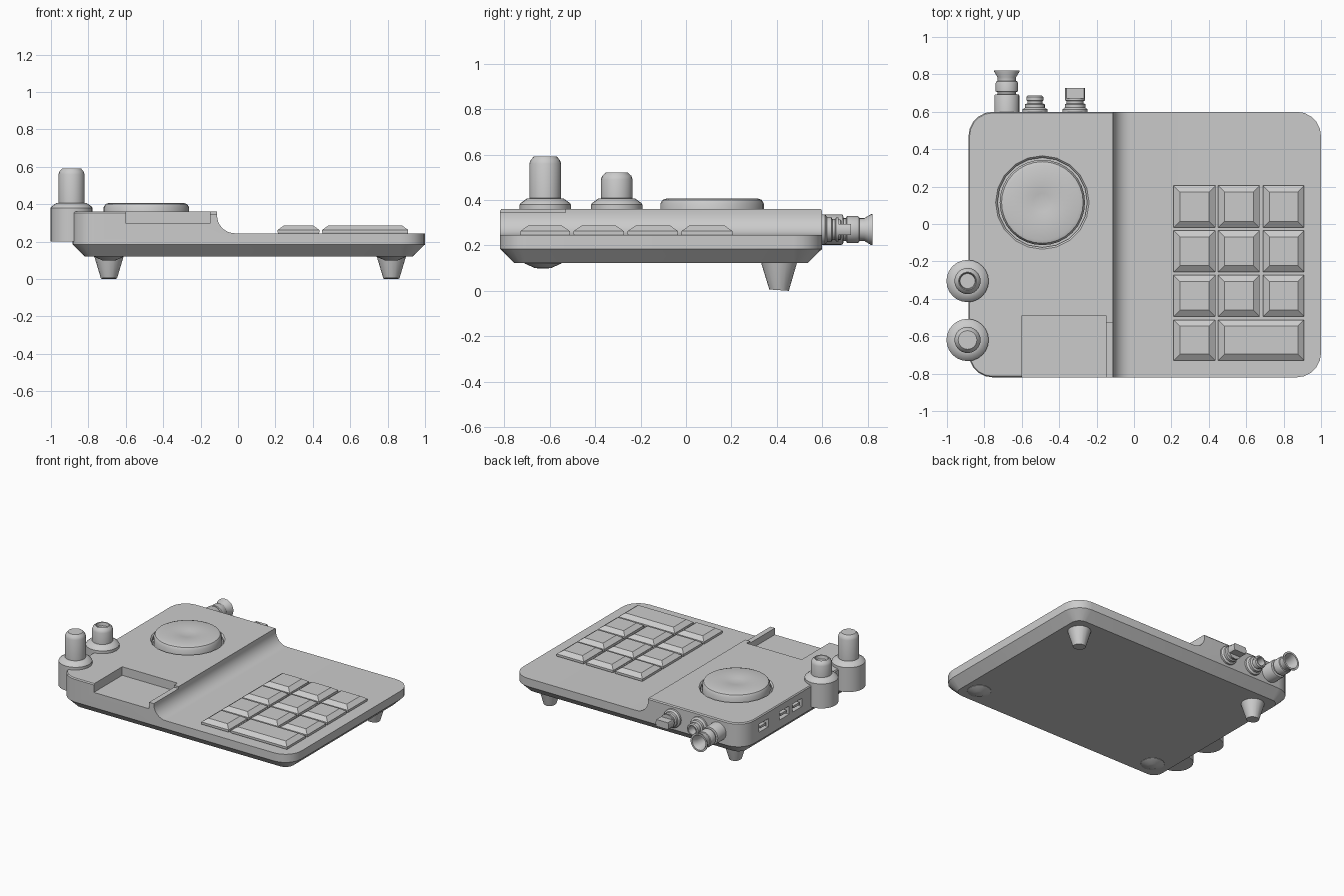
import bpy, bmesh
from math import sin, cos, pi, radians
from mathutils import Matrix

if "Cube" in bpy.data.objects:
    bpy.data.objects.remove(bpy.data.objects["Cube"])


def finish(name, bm, smooth=None):
    bmesh.ops.remove_doubles(bm, verts=bm.verts, dist=0.0005)
    bmesh.ops.recalc_face_normals(bm, faces=bm.faces)
    me = bpy.data.meshes.new(name)
    bm.to_mesh(me)
    bm.free()
    ob = bpy.data.objects.new(name, me)
    bpy.context.collection.objects.link(ob)
    if smooth:
        bpy.ops.object.select_all(action='DESELECT')
        ob.select_set(True)
        bpy.context.view_layer.objects.active = ob
        bpy.ops.object.shade_smooth_by_angle(angle=radians(smooth))
    return ob


def loft(name, rings, smooth=None):
    """Skin a stack of equal-length rings and cap both ends."""
    bm = bmesh.new()
    vs = [[bm.verts.new(p) for p in ring] for ring in rings]
    n = len(rings[0])
    for a, b in zip(vs, vs[1:]):
        for i in range(n):
            j = (i + 1) % n
            bm.faces.new((a[i], a[j], b[j], b[i]))
    bm.faces.new(vs[0])
    bm.faces.new(vs[-1])
    return finish(name, bm, smooth)


def rect_ring(x0, x1, y0, y1, z, r=0.0, seg=5):
    if r == 0:
        return [(x0, y0, z), (x1, y0, z), (x1, y1, z), (x0, y1, z)]
    pts = []
    for k, (cx, cy) in enumerate([(x1 - r, y1 - r), (x0 + r, y1 - r), (x0 + r, y0 + r), (x1 - r, y0 + r)]):
        for s in range(seg + 1):
            a = pi / 2 * (k + s / seg)
            pts.append((cx + r * cos(a), cy + r * sin(a), z))
    return pts


def box(name, x0, x1, y0, y1, z0, z1):
    return loft(name, [rect_ring(x0, x1, y0, y1, z) for z in (z0, z1)])


def lathe(name, profile, loc, seg=24, along_y=False, smooth=35):
    rings = [[(r * cos(2 * pi * i / seg), r * sin(2 * pi * i / seg), z) for i in range(seg)]
             for r, z in profile]
    ob = loft(name, rings, smooth)
    m = Matrix.Rotation(-pi / 2, 4, 'X') if along_y else Matrix()
    ob.data.transform(Matrix.Translation(loc) @ m)
    return ob


def cut(ob, cutter):
    mod = ob.modifiers.new('cut', 'BOOLEAN')
    mod.operation = 'DIFFERENCE'
    mod.solver = 'EXACT'
    mod.object = cutter
    bpy.context.view_layer.objects.active = ob
    bpy.ops.object.modifier_apply(modifier=mod.name)
    bpy.data.objects.remove(cutter)


# Body: rounded slab with a chamfered underside
X0, X1, Y0, Y1 = -0.885, 1.0, -0.82, 0.6


def body_ring(inset, z):
    return rect_ring(X0 + inset, X1 - inset, Y0 + inset, Y1 - inset, z, 0.13 - inset)


body = loft('body', [body_ring(0.065, 0.122), body_ring(0, 0.185), body_ring(0, 0.352), body_ring(0.006, 0.36)])

# Lower keypad deck with a concave fillet up to the raised side
step = [(-0.112, 0.5), (-0.112, 0.34)]
step += [(-0.017 + 0.095 * cos(a), 0.34 + 0.095 * sin(a)) for a in [pi + pi / 2 * i / 8 for i in range(1, 9)]]
step += [(1.2, 0.245), (1.2, 0.5)]
cut(body, loft('step_cutter', [[(x, y, z) for x, z in step] for y in (-1, 1)]))

# Open tray at the front, its shallow wall notch, and the dial well
cut(body, box('tray_cutter', -0.60, -0.15, -1, -0.49, 0.297, 0.5))
cut(body, box('lip_cutter', -0.2, -0.05, -1, -0.53, 0.345, 0.5))
cut(body, lathe('dial_cutter', [(0.24, 0.335), (0.24, 0.35), (0.252, 0.362), (0.252, 0.5)], (-0.49, 0.115, 0), 20, smooth=None))

# Side ports
for y in (0.36, 0.12, -0.03):
    cut(body, box('port_cutter', -1.0, -0.84, y - 0.055, y + 0.055, 0.245, 0.305))
    box('port_tongue', -0.88, -0.835, y - 0.035, y + 0.035, 0.265, 0.282)
bpy.ops.object.select_all(action='DESELECT')
body.select_set(True)
bpy.context.view_layer.objects.active = body
bpy.ops.object.shade_smooth_by_angle(angle=radians(30))

# Dial with a small dished centre
lathe('dial', [(0.228, 0.33), (0.228, 0.385), (0.218, 0.401), (0.2, 0.407), (0.08, 0.405), (0.05, 0.4), (0.0, 0.396)],
      (-0.49, 0.115, 0), 32)

# Keypad
cols = [(0.212, 0.435), (0.45, 0.672), (0.69, 0.91)]
rows = [(-0.02, 0.205), (-0.257, -0.035), (-0.495, -0.274), (-0.73, -0.512)]


def key(x, y):
    def ring(i, z):
        return rect_ring(x[0] + i, x[1] - i, y[0] + i, y[1] - i, z)
    loft('key', [ring(0.006, 0.235), ring(0, 0.25), ring(0, 0.263), ring(0.034, 0.287)])


for row in rows[:3]:
    for col in cols:
        key(col, row)
key(cols[0], rows[3])
key((0.45, 0.91), rows[3])

# Side knobs standing in round holders
holder = [(0.113, 0.2), (0.113, 0.38), (0.108, 0.387), (0.082, 0.406), (0.07, 0.408)]
lathe('tall_knob', holder + [(0.07, 0.56), (0.064, 0.577), (0.05, 0.592), (0.0, 0.592)], (-0.89, -0.62, 0))
lathe('short_knob', holder + [(0.07, 0.49), (0.064, 0.507), (0.048, 0.521), (0.044, 0.518), (0.04, 0.495), (0, 0.495)],
      (-0.89, -0.305, 0))

# Rear connectors
lathe('large_connector', [(0.067, -0.03), (0.067, 0.09), (0.064, 0.097), (0.05, 0.099), (0.05, 0.11), (0.06, 0.114),
      (0.06, 0.158), (0.056, 0.167), (0.05, 0.17), (0.05, 0.19), (0.068, 0.22), (0.068, 0.226), (0.055, 0.226),
      (0.042, 0.19), (0.042, 0.1), (0, 0.1)], (-0.68, 0.595, 0.27), along_y=True)
lathe('small_connector', [(0.067, -0.03), (0.067, 0.018), (0.053, 0.027), (0.053, 0.045), (0.04, 0.05), (0.04, 0.062),
      (0.045, 0.066), (0.045, 0.085), (0.038, 0.091), (0.03, 0.091), (0.03, 0.03), (0, 0.03)],
      (-0.53, 0.595, 0.27), along_y=True)
switch = lathe('switch_connector', [(0.067, -0.03), (0.067, 0.018), (0.055, 0.027), (0.055, 0.045), (0.046, 0.05),
               (0.046, 0.062), (0.053, 0.066), (0.053, 0.133), (0, 0.133)], (-0.315, 0.595, 0.27), along_y=True)
cut(switch, box('switch_cutter', -0.4, -0.2, 0.672, 0.8, 0.295, 0.4))
cut(switch, box('switch_cutter', -0.4, -0.2, 0.672, 0.8, 0.15, 0.245))

# Feet: tall at the back, low pads at the front
for x in (-0.69, 0.82):
    foot = lathe('back_foot', [(0.08, 0.13), (0.078, 0.12), (0.043, 0.003), (0, 0.003)], (x, 0.41, 0), 16)
    for v in foot.data.vertices:  # slightly slanted sole
        if v.co.z < 0.05:
            v.co.z -= (v.co.y - 0.41) * 0.07
    lathe('front_foot', [(0.085, 0.13), (0.08, 0.12), (0.035, 0.1), (0, 0.098)], (x, -0.63, 0), 16)
